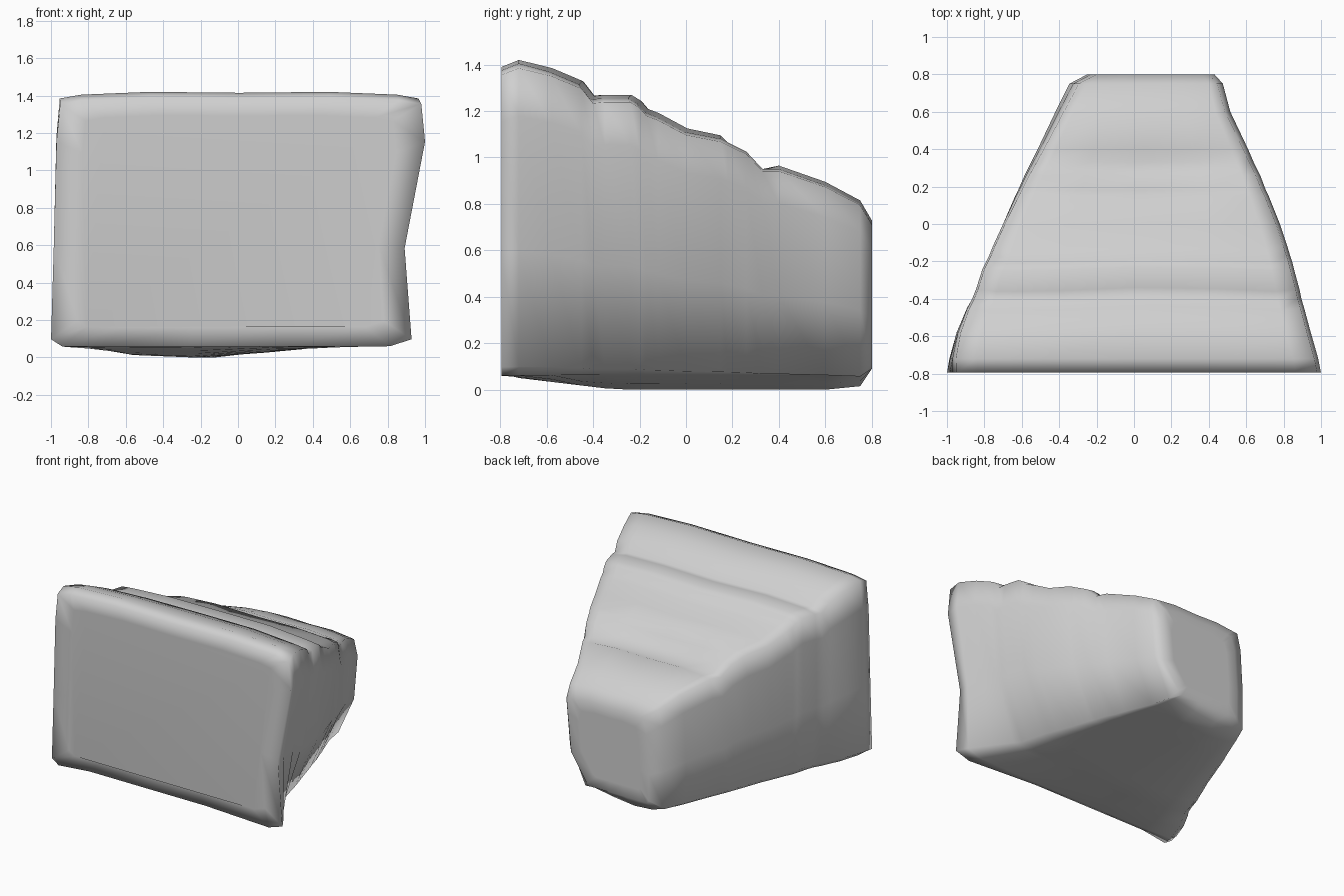
import bpy, bmesh, math
from mathutils import Vector

cube = bpy.data.objects.get("Cube")
if cube:
    bpy.data.objects.remove(cube, do_unlink=True)

GREY = (0.63, 0.63, 0.63, 1)
stone = bpy.data.materials.new("light grey stone")
stone.use_nodes = True
stone.diffuse_color = GREY
stone.node_tree.nodes["Principled BSDF"].inputs["Base Color"].default_value = GREY

# Slices from front to back: y, left edge, right edge, top height, ledge drop
SLICES = [
    (-.795, -1.0, 1.0, 1.39, 0), (-.72, -.995, .985, 1.42, 0),
    (-.58, -.955, .945, 1.385, 0), (-.45, -.895, .91, 1.33, 0),
    (-.40, -.865, .895, 1.265, 0), (-.35, -.845, .885, 1.27, 0),
    (-.24, -.81, .855, 1.27, 0), (-.20, -.79, .845, 1.245, 0),
    (-.17, -.775, .835, 1.21, 0), (-.12, -.755, .82, 1.19, 0),
    (0, -.70, .78, 1.125, 0), (.15, -.635, .72, 1.095, 0),
    (.18, -.62, .705, 1.08, .04), (.26, -.585, .675, 1.04, .05),
    (.33, -.55, .64, .965, .02), (.40, -.515, .61, .965, 0),
    (.60, -.42, .515, .895, 0), (.75, -.345, .475, .815, 0),
    (.80, -.25, .43, .73, 0),
]
WALL = (.07, .42, .83, .975)            # wall heights as a share of the top
# Wall insets at those heights, for the front, middle and back
LEFT = ((0, .015, .03, .05), (.04, 0, 0, .01), (0, 0, .02, .05))
RIGHT = ((.07, .11, 0, .02), (.23, .05, 0, .02), (.16, .03, 0, .03))
BOTTOM = ((.94, .065), (.65, .025), (.38, 0), (.15, .013), (.03, .045))
TOP = ((.06, -.015), (.25, 0), (.5, -.005), (.75, 0), (.94, -.015))


def clamp(t):
    return min(1, max(0, t))


def ring(y, xl, xr, top, drop):
    """One closed slice of the boulder: left wall, top, right wall, underside."""
    front, back = clamp((-.4 - y) / .4), clamp(y / .7)
    weights = (front, 1 - front - back, back)
    left, right = ([sum(w * row[i] for w, row in zip(weights, side)) for i in range(4)]
                   for side in (LEFT, RIGHT))
    # The underside flattens and lifts towards both ends
    rim = .06 if y < 0 else .09
    flat = clamp((-.3 - y) / .5) + clamp((y - .74) / .06)
    heights = [max(h * top, rim * flat + .02) for h in WALL]

    pts = [(xl + d, y, z) for d, z in zip(left, heights)]
    for f, dz in TOP:
        sag = drop if .1 < f < .9 else 0
        skew = .012 * math.sin(4 * (xl + f * (xr - xl)) + 1) if -.7 < y < .1 else 0
        lo, hi = xl + left[3], xr - right[3]
        pts.append((lo + f * (hi - lo), y + skew, top + dz - sag))
    pts += [(xr - d, y, z) for d, z in reversed(list(zip(right, heights)))]
    lo, hi = xl + left[0], xr - right[0]
    for f, z in BOTTOM:
        tuck = .04 if y < -.75 and .1 < f < .9 else 0
        pts.append((lo + f * (hi - lo), y + tuck, z + (rim - z) * flat))
    return [Vector(p) for p in pts]


def shrink(pts, scale):
    """A smaller copy of a slice, so the end faces soften only near their rim."""
    centre = sum(pts, Vector()) / len(pts)
    return [centre.lerp(p, scale) for p in pts]


# Loft the slices into one solid, with a smaller slice closing each end
outlines = [ring(*s) for s in SLICES]
outlines = [shrink(outlines[0], .85)] + outlines + [shrink(outlines[-1], .75)]
bm = bmesh.new()
rings = [[bm.verts.new(p) for p in pts] for pts in outlines]
n = len(rings[0])
for a, b in zip(rings, rings[1:]):
    for i in range(n):
        j = (i + 1) % n
        bm.faces.new((a[i], a[j], b[j], b[i]))
bm.faces.new(rings[0])
bm.faces.new(rings[-1])
bmesh.ops.recalc_face_normals(bm, faces=bm.faces[:])

mesh = bpy.data.meshes.new("boulder")
bm.to_mesh(mesh)
bm.free()
mesh.materials.append(stone)
mesh.shade_smooth()
boulder = bpy.data.objects.new("boulder", mesh)
bpy.context.collection.objects.link(boulder)
